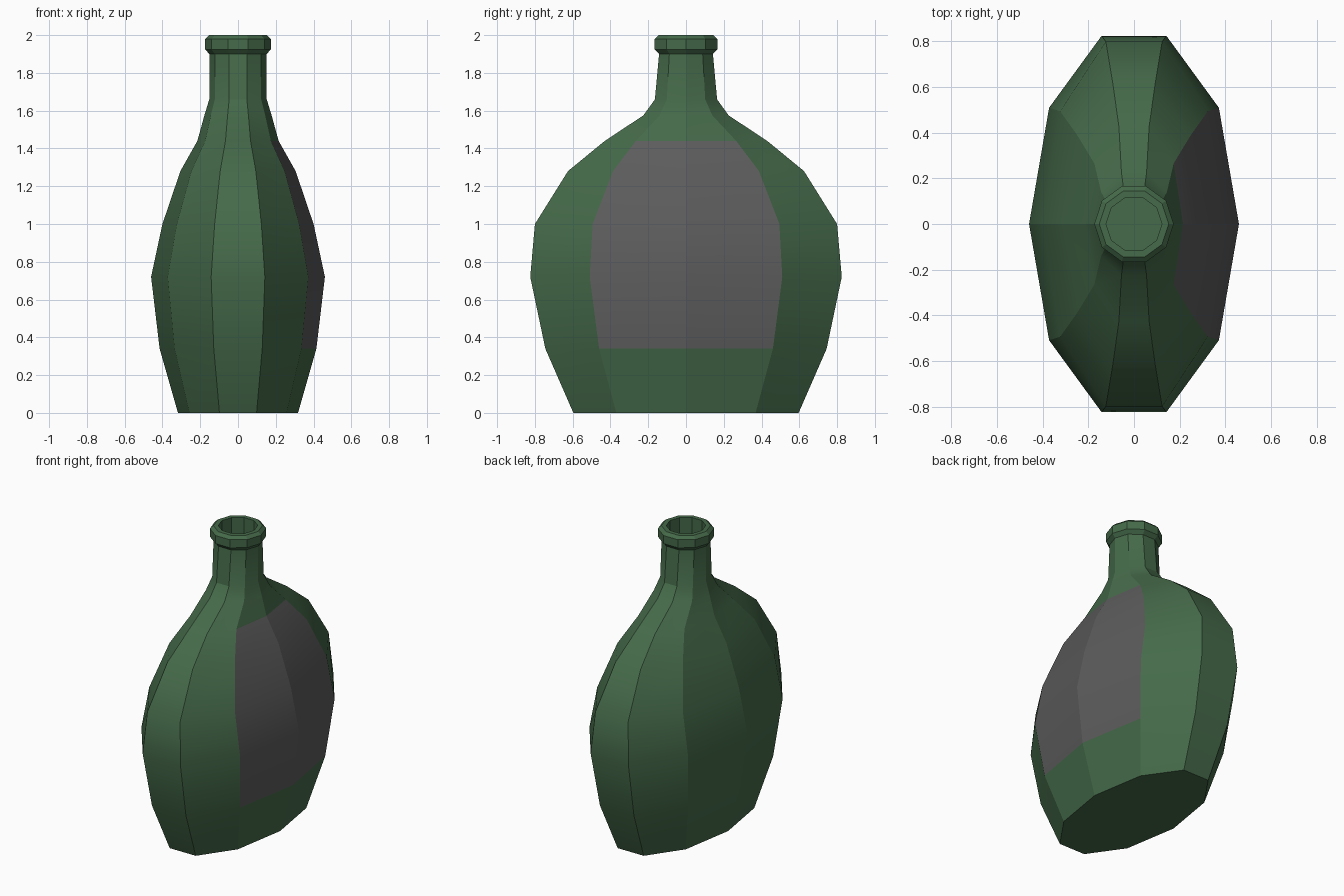
import bpy, bmesh, math

if "Cube" in bpy.data.objects:
    bpy.data.objects.remove(bpy.data.objects["Cube"])

SIDES = 10
# z, x radius, y radius of each ring, from base up, over the lip and down inside
RINGS = [(0, .318, .627), (.34, .415, .783), (.72, .46, .867), (1.0, .40, .841),
         (1.28, .305, .657), (1.44, .215, .452), (1.575, .178, .237), (1.66, .152, .173),
         (1.90, .152, .150), (1.925, .174, .174), (1.98, .174, .174), (2.0, .152, .152),
         (2.0, .122, .122), (1.66, .122, .122)]
LABEL_RINGS = range(1, 5)
LABEL_SIDES = (0, SIDES - 1)


def material(name, colour):
    mat = bpy.data.materials.new(name)
    mat.diffuse_color = (*colour, 1)
    mat.use_nodes = True
    mat.node_tree.nodes["Principled BSDF"].inputs["Base Color"].default_value = mat.diffuse_color
    return mat


def build(name, mat, keep, caps):
    """Loft the rings, keeping only the quads chosen by keep(ring, side)."""
    bm = bmesh.new()
    step = 2 * math.pi / SIDES
    loops = [[bm.verts.new((rx * math.cos(k * step), ry * math.sin(k * step), z))
              for k in range(SIDES)] for z, rx, ry in RINGS]
    for i in range(len(loops) - 1):
        for k in range(SIDES):
            if keep(i, k):
                n = (k + 1) % SIDES
                bm.faces.new((loops[i][k], loops[i][n], loops[i + 1][n], loops[i + 1][k]))
    if caps:
        bm.faces.new(loops[0][::-1])
        bm.faces.new(loops[-1])
    bmesh.ops.delete(bm, geom=[v for v in bm.verts if not v.link_faces], context='VERTS')
    # Smooth up the profile, crisp between the ten sides
    for f in bm.faces:
        f.smooth = True
    for e in bm.edges:
        level = abs(e.verts[0].co.z - e.verts[1].co.z) < 1e-5
        radial = abs(e.verts[0].co.xy.length - e.verts[1].co.xy.length) > .02
        upright = not level or (radial and e.verts[0].co.z > 1.99)
        e.smooth = not (upright or e.calc_face_angle(0) > math.radians(30))
    mesh = bpy.data.meshes.new(name)
    bm.to_mesh(mesh)
    bm.free()
    mesh.materials.append(mat)
    obj = bpy.data.objects.new(name, mesh)
    bpy.context.collection.objects.link(obj)
    return obj


def is_label(i, k):
    return i in LABEL_RINGS and k in LABEL_SIDES


# Glass body with neck, lip and hollow mouth
build("bottle_glass", material("green_glass", (.06, .145, .068)),
      lambda i, k: not is_label(i, k), True)
# Flush label panel on the right side
build("label", material("dark_label", (.108, .106, .108)), is_label, False)
